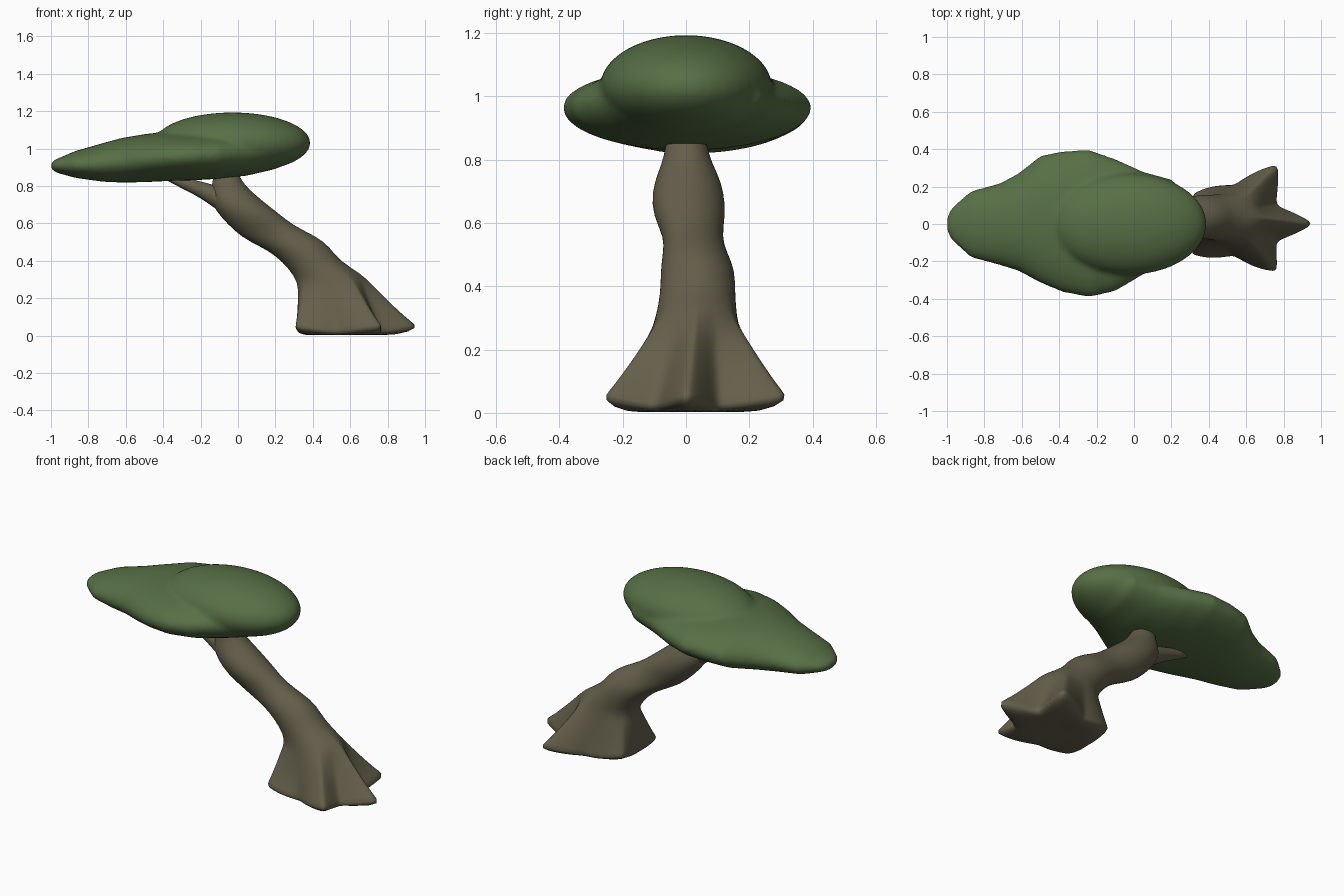
import bpy, bmesh, math
from mathutils import Vector, Matrix

if "Cube" in bpy.data.objects:
    bpy.data.objects.remove(bpy.data.objects["Cube"])

def material(name, rgb):
    m = bpy.data.materials.new(name)
    m.diffuse_color = (*rgb, 1)
    m.use_nodes = True
    m.node_tree.nodes["Principled BSDF"].inputs["Base Color"].default_value = m.diffuse_color
    return m

def loft(bm, rings):
    rows = [[bm.verts.new(p) for p in ring] for ring in rings]
    n = len(rows[0])
    for a, b in zip(rows, rows[1:]):
        for i in range(n):
            j = (i + 1) % n
            bm.faces.new((a[i], a[j], b[j], b[i]))
    bm.faces.new(rows[0][::-1])
    bm.faces.new(rows[-1])

def finish(bm, name, mat):
    bmesh.ops.recalc_face_normals(bm, faces=bm.faces)
    me = bpy.data.meshes.new(name)
    bm.to_mesh(me)
    bm.free()
    me.materials.append(mat)
    me.shade_smooth()
    ob = bpy.data.objects.new(name, me)
    bpy.context.collection.objects.link(ob)
    return ob

bark = material("bark", (0.13, 0.115, 0.07))
leaf = material("leaf", (0.095, 0.16, 0.06))
SEG = 72
ANG = [math.tau * i / SEG for i in range(SEG)]

# Trunk ring spanning left point to right point (x, z) and ymin to ymax
def trunk_ring(lx, lz, rx, rz, y0, y1):
    out = []
    for a in ANG:
        c, s = math.cos(a), math.sin(a)
        out.append(Vector(((lx + rx) / 2 + c * (rx - lx) / 2,
                           (y0 + y1) / 2 + s * (y1 - y0) / 2,
                           (lz + rz) / 2 + c * (rz - lz) / 2)))
    return out

# Root outline: alternating tips and valleys (degrees, radius, height)
ROOTS = [(0, .44, .045), (25, .25, .008), (55, .41, .045), (95, .215, .008),
         (145, .29, .04), (180, .23, .008), (215, .30, .04), (265, .18, .008),
         (310, .355, .045), (335, .25, .008), (360, .44, .045)]

def root_ring(scale=1, z=None):
    out = []
    for a in ANG:
        d = math.degrees(a)
        for p, q in zip(ROOTS, ROOTS[1:]):
            if p[0] <= d + 1e-6 < q[0] + 1e-5:
                t = (d - p[0]) / (q[0] - p[0])
                low, high, u = (p, q, t) if p[1] < q[1] else (q, p, 1 - t)
                u = max(u, 0) ** 1.6
                r = low[1] + (high[1] - low[1]) * u
                h = low[2] + (high[2] - low[2]) * u
        r *= scale
        out.append(Vector((.55 + r * math.cos(a), r * math.sin(a), h if z is None else z)))
    return out

neck = trunk_ring(.32, .28, .66, .33, -.095, .16)
foot = root_ring()
rings = [root_ring(.35, .004), root_ring(.72, 0), foot]
for t in (.12, .28, .46, .64, .82):
    k = t ** .88
    ring = []
    for p, q in zip(foot, neck):
        v = p.lerp(q, k)
        v.z = p.z + (q.z - p.z) * t
        ring.append(v)
    rings.append(ring)
rings.append(neck)
for spec in [(.28, .35, .54, .40, -.08, .155), (.20, .43, .49, .475, -.08, .155),
             (.12, .475, .42, .53, -.073, .13), (.02, .525, .30, .585, -.068, .112),
             (-.06, .60, .22, .65, -.105, .125), (-.12, .67, .13, .72, -.108, .12),
             (-.15, .73, .06, .78, -.09, .10), (-.14, .80, .02, .825, -.066, .07),
             (-.13, .88, .00, .88, -.065, .065)]:
    rings.append(trunk_ring(*spec))
bm = bmesh.new()
loft(bm, rings)
trunk = finish(bm, "trunk", bark)
trunk.modifiers.new("smooth", 'SUBSURF').levels = 1
trunk.modifiers["smooth"].render_levels = 1

# Side branch under the foliage
path = [(-.02, .70, .075), (-.10, .735, .062), (-.18, .775, .045),
        (-.28, .812, .032), (-.40, .86, .022)]
rings = []
for x, z, r in path:
    rings.append([(x + r * .4 * math.cos(a), r * math.sin(a), z + r * .9 * math.cos(a))
                  for a in ANG[::4]])
bm = bmesh.new()
loft(bm, rings)
branch = finish(bm, "side_branch", bark)
branch.modifiers.new("smooth", 'SUBSURF').levels = 1

# Foliage: wide slab lofted along x (x, ymin, ymax, top, rim, bottom)
SLAB = [(-1.0, -.04, .04, .925, .91, .89), (-.975, -.09, .09, .942, .91, .872),
        (-.87, -.18, .178, .987, .91, .843), (-.72, -.22, .217, 1.03, .92, .822),
        (-.62, -.25, .27, 1.057, .93, .818), (-.50, -.315, .365, 1.077, .945, .820),
        (-.38, -.365, .39, 1.09, .955, .826), (-.24, -.392, .397, 1.09, .965, .83),
        (-.10, -.36, .348, 1.09, .97, .838), (.05, -.27, .28, 1.08, .985, .855),
        (.20, -.20, .24, 1.06, 1.0, .89), (.32, -.10, .11, 1.04, 1.0, .95)]
rings = []
for x, y0, y1, top, rim, bot in SLAB:
    ring = []
    for a in ANG[::2]:
        s = math.sin(a)
        ring.append((x, (y0 + y1) / 2 + math.cos(a) * (y1 - y0) / 2,
                     rim + s * ((top - rim) if s > 0 else (rim - bot))))
    rings.append(ring)
bm = bmesh.new()
loft(bm, rings)
# Foliage: upper dome, fused with the slab by the remesh
bmesh.ops.create_uvsphere(bm, u_segments=48, v_segments=24, radius=1,
                          matrix=Matrix.Translation((-.03, 0, 1.03)) @
                          Matrix.Diagonal((.418, .272, .163, 1)))
foliage = finish(bm, "foliage", leaf)
rm = foliage.modifiers.new("fuse", 'REMESH')
rm.mode = 'VOXEL'
rm.voxel_size = .014
rm.use_smooth_shade = True
sm = foliage.modifiers.new("soften", 'SMOOTH')
sm.factor = .5
sm.iterations = 8
